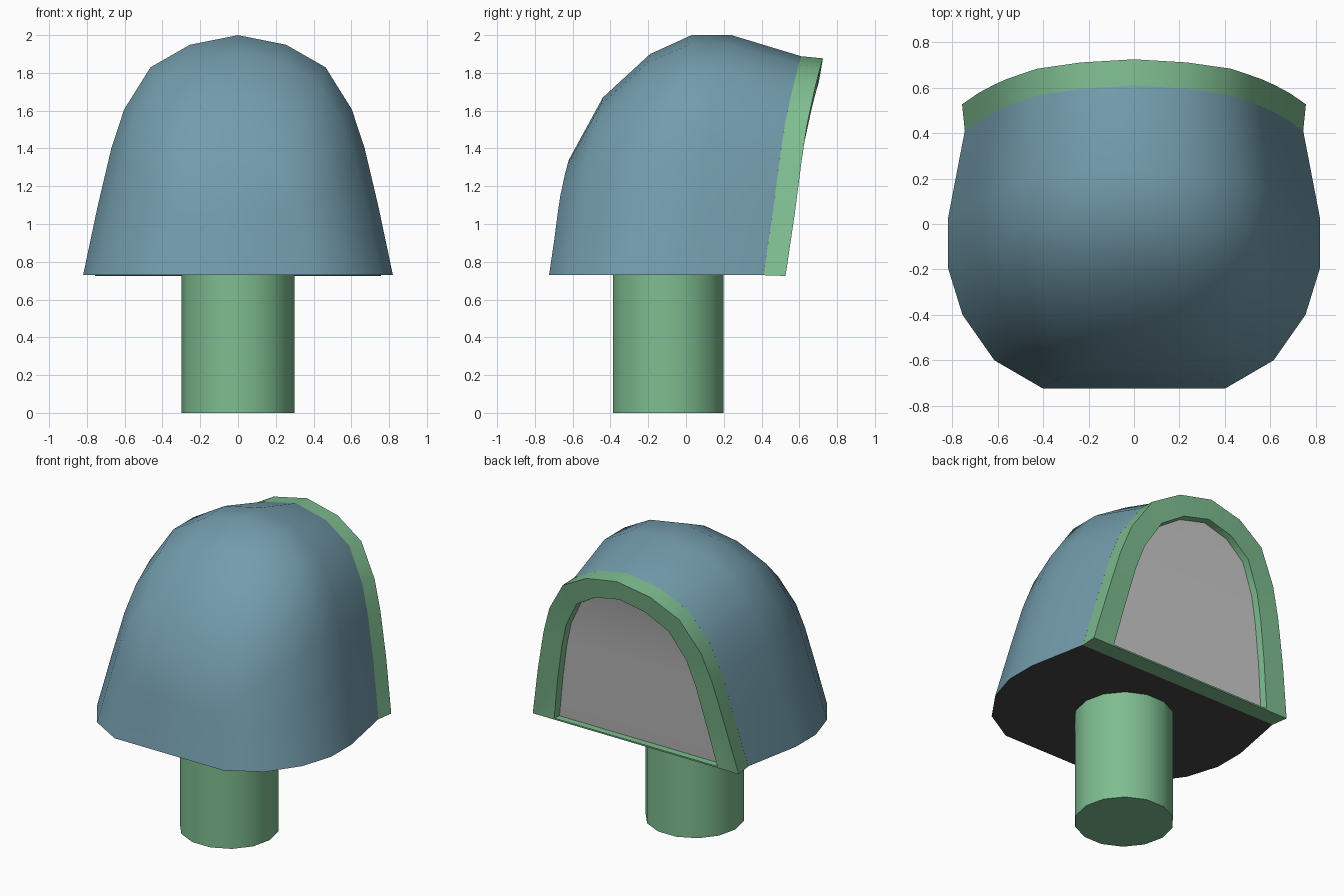
import bpy, bmesh, math

if "Cube" in bpy.data.objects:
    bpy.data.objects.remove(bpy.data.objects["Cube"])

def material(name, rgb):
    m = bpy.data.materials.new(name)
    m.diffuse_color = (*rgb, 1)
    m.use_nodes = True
    m.node_tree.nodes["Principled BSDF"].inputs["Base Color"].default_value = m.diffuse_color
    return m

BLUE = material("blue", (0.17, 0.33, 0.41))
GREEN = material("green", (0.21, 0.51, 0.28))
DARK = material("dark", (0.06, 0.06, 0.06))

# Half arch: width fraction, height fraction, lean fraction
HALF = [(1, 0, 0), (.905, .29, .25), (.817, .53, .43), (.735, .69, .57),
        (.565, .866, .79), (.31, .96, .93), (0, 1, 1)]
SHAPE = HALF + [(-u, v, g) for u, v, g in HALF[-2::-1]]
N = len(SHAPE)

def arch(w, yb, zb, yt, zt):
    """Leaning arch from base (yb, zb) to crown (yt, zt), half width w."""
    return [(w * u, yb + (yt - yb) * g, zb + (zt - zb) * v) for u, v, g in SHAPE]

def finish(name, bm, mats, angle, recalc=True):
    if recalc:
        bmesh.ops.recalc_face_normals(bm, faces=bm.faces[:])
    me = bpy.data.meshes.new(name)
    bm.to_mesh(me)
    bm.free()
    for m in mats:
        me.materials.append(m)
    ob = bpy.data.objects.new(name, me)
    bpy.context.collection.objects.link(ob)
    bpy.ops.object.select_all(action='DESELECT')
    ob.select_set(True)
    bpy.context.view_layer.objects.active = ob
    bpy.ops.object.shade_smooth_by_angle(angle=math.radians(angle))
    return ob

def bridge(bm, a, b, closed):
    for i in range(N if closed else N - 1):
        j = (i + 1) % N
        bm.faces.new((a[i], a[j], b[j], b[i]))

def fill(bm, r):
    """Fill an arch with horizontal bands."""
    h = N // 2
    for i in range(h - 1):
        bm.faces.new((r[i], r[i + 1], r[N - 2 - i], r[N - 1 - i]))
    bm.faces.new((r[h - 1], r[h], r[h + 1]))

def rings(bm, sections):
    return [[bm.verts.new(p) for p in arch(*s)] for s in sections]

# Hood: arches lofted from front to opening, with a dark underside
Z = 0.73
bm = bmesh.new()
R = rings(bm, [(.40, -.725, Z, -.62, 1.34), (.615, -.60, Z, -.44, 1.67),
               (.755, -.40, Z, -.19, 1.90), (.82, -.19, Z, .03, 2.0),
               (.82, .02, Z, .24, 2.0), (.745, .41, Z, .61, 1.888)])
for a, b in zip(R, R[1:]):
    bridge(bm, a, b, False)
fill(bm, R[0])
fill(bm, R[-1])
under = bm.faces.new([r[0] for r in R] + [r[-1] for r in reversed(R)])
under.material_index = 1
finish("hood", bm, [BLUE, DARK], 60)

# Rim: closed band around the opening
recess = (.59, .485, .737, .66, 1.745)
bm = bmesh.new()
R = rings(bm, [(.745, .41, .729, .61, 1.888), (.757, .527, .725, .725, 1.877),
               (.60, .527, .735, .703, 1.75), recess])
for a, b in zip(R, R[1:] + R[:1]):
    bridge(bm, a, b, True)
finish("opening_rim", bm, [GREEN], 30)

# Grey panel set back inside the rim
bm = bmesh.new()
fill(bm, rings(bm, [recess])[0])
bm.normal_update()
for f in bm.faces:
    if f.normal.y < 0:
        f.normal_flip()
finish("opening_panel", bm, [], 30, False)

# Post
bm = bmesh.new()
bmesh.ops.create_cone(bm, cap_ends=True, segments=14, radius1=.3, radius2=.3, depth=Z)
post = finish("post", bm, [GREEN], 40)
post.location = (0, -.093, Z / 2)
post.rotation_euler.z = math.pi / 2
